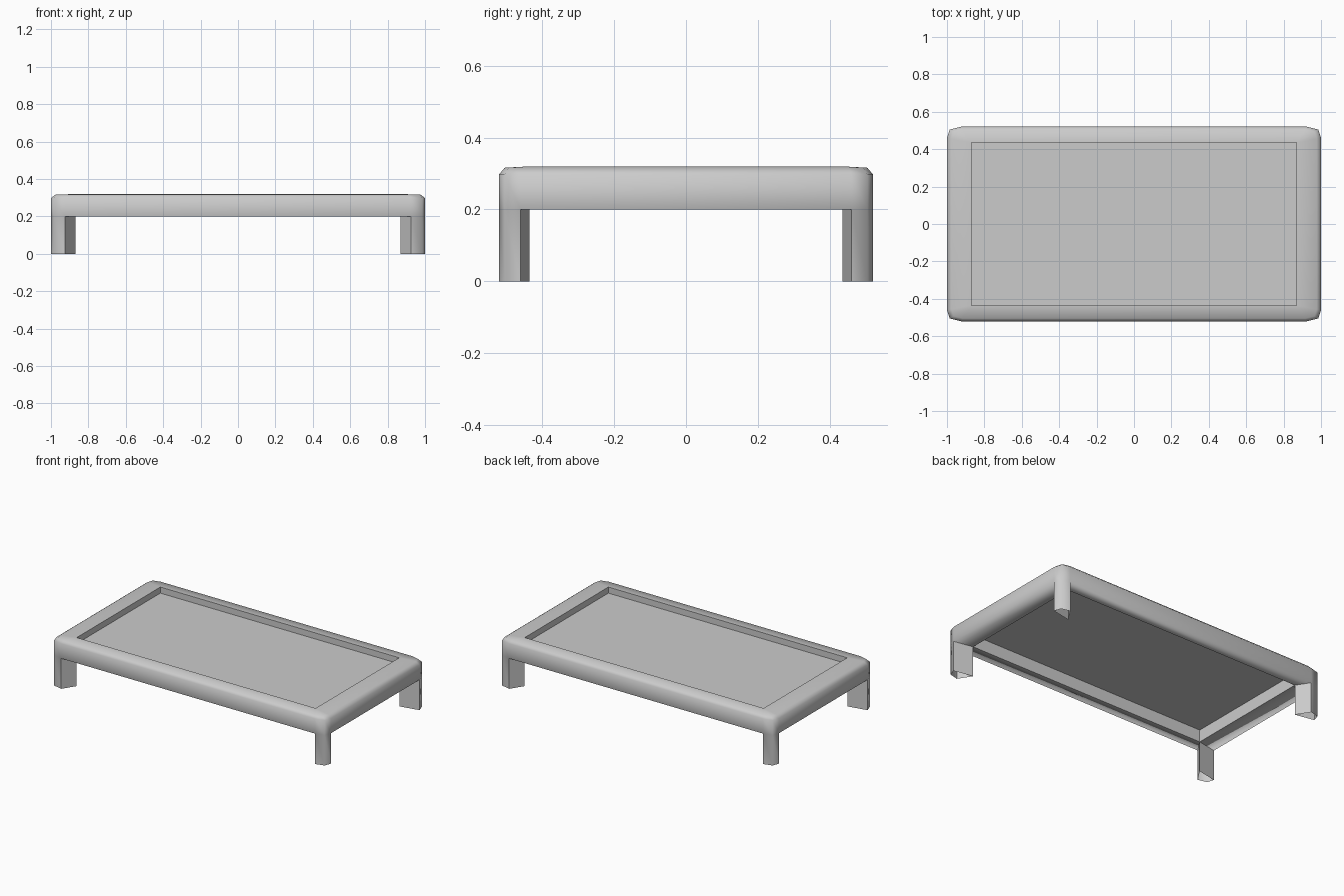
import bpy
import bmesh
from mathutils import Vector

if "Cube" in bpy.data.objects:
    bpy.data.objects.remove(bpy.data.objects["Cube"])

grey = bpy.data.materials.new("plain grey")
grey.use_nodes = True
colour = (0.6, 0.6, 0.6, 1)
grey.diffuse_color = colour
grey.node_tree.nodes["Principled BSDF"].inputs["Base Color"].default_value = colour

IN_X, IN_Y = 0.87, 0.435
RIM_Z, BEAM_Z, PANEL_Z = 0.32, 0.2, 0.28
CORNER = [(1.0, 0.46), (0.985, 0.505), (0.925, 0.52)]


def outline():
    """Inner and outer plan points, counter-clockwise, three per corner."""
    points = []
    for sx, sy in [(1, 1), (-1, 1), (-1, -1), (1, -1)]:
        inner = Vector((sx * IN_X, sy * IN_Y))
        order = CORNER if sx * sy > 0 else CORNER[::-1]
        points += [(inner, Vector((sx * x, sy * y))) for x, y in order]
    return points


def make_object(name, bm):
    mesh = bpy.data.meshes.new(name)
    bm.to_mesh(mesh)
    bm.free()
    mesh.materials.append(grey)
    obj = bpy.data.objects.new(name, mesh)
    bpy.context.collection.objects.link(obj)
    return obj


# Frame with rounded outer rim, and legs growing out of its corners
bm = bmesh.new()
plan = outline()


def ring(t, z):
    return [bm.verts.new((*a.lerp(b, t), z)) for a, b in plan]


levels = [(0, BEAM_Z), (0, RIM_Z), (0.82, 0.316), (1, 0.298), (1, BEAM_Z)]
rings = [ring(t, z) for t, z in levels]
inner_foot, outer_foot = ring(0, 0), ring(1, 0)
count = len(plan)

for i in range(count):
    j = (i + 1) % count
    for low, high in zip(rings, rings[1:]):
        bm.faces.new((low[i], low[j], high[j], high[i]))
    inner, outer = rings[0], rings[-1]
    if i % 3 == 2:
        # underside of a beam between two legs
        bm.faces.new((outer[i], outer[j], inner[j], inner[i]))
    else:
        # rounded outside of a leg
        bm.faces.new((outer[i], outer[j], outer_foot[j], outer_foot[i]))
    if i % 3 != 1:
        # slanted inside of a leg
        bm.faces.new((inner[i], outer[i], outer_foot[i], inner_foot[i]))

bmesh.ops.remove_doubles(bm, verts=bm.verts, dist=0.0005)
bmesh.ops.recalc_face_normals(bm, faces=bm.faces)


def on_inside(v):
    return abs(abs(v.co.x) - IN_X) < 0.001 or abs(abs(v.co.y) - IN_Y) < 0.001


def beside_leg(v):
    ends = (CORNER[0], CORNER[-1])
    return any(abs(abs(v.co.x) - x) + abs(abs(v.co.y) - y) < 0.002 for x, y in ends)


for face in bm.faces:
    face.smooth = True
for edge in bm.edges:
    a, b = edge.verts
    low = max(a.co.z, b.co.z) < BEAM_Z + 0.001
    inside = on_inside(a) and on_inside(b)
    upright = low and abs(a.co.z - b.co.z) > 0.1 and beside_leg(a)
    joint = low and on_inside(a) != on_inside(b)
    if inside or upright or joint:
        edge.smooth = False
make_object("frame_with_legs", bm)

# Recessed panel
bm = bmesh.new()
corners = [(-1, -1), (1, -1), (1, 1), (-1, 1)]
bm.faces.new([bm.verts.new((sx * IN_X, sy * IN_Y, PANEL_Z)) for sx, sy in corners])
make_object("top_panel", bm)
